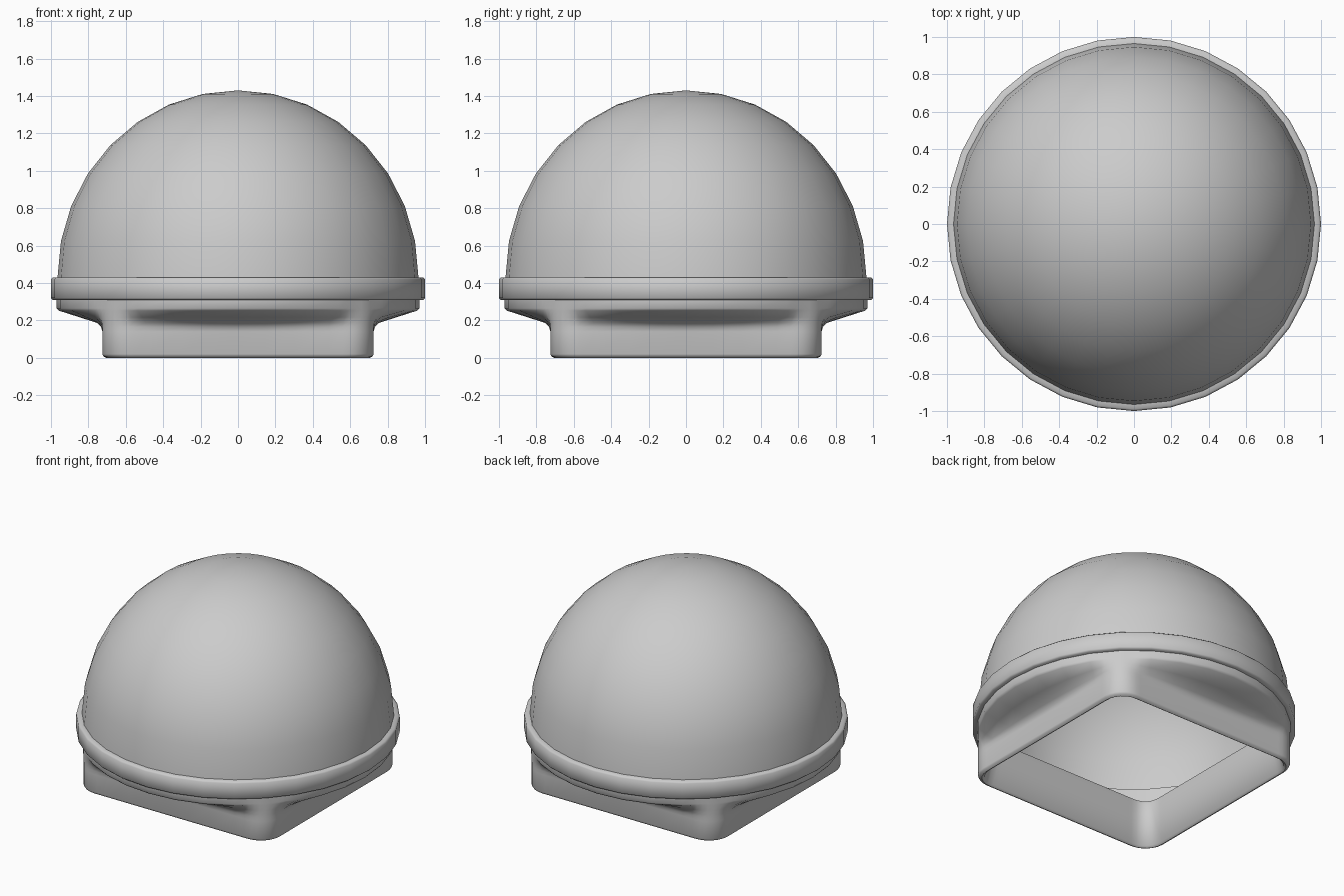
import bpy, bmesh, math

if "Cube" in bpy.data.objects:
    bpy.data.objects.remove(bpy.data.objects["Cube"])

SEG = 32
STEP = 2 * math.pi / SEG


def finish(name, bm, angle):
    bmesh.ops.remove_doubles(bm, verts=bm.verts, dist=1e-5)
    bmesh.ops.recalc_face_normals(bm, faces=bm.faces)
    me = bpy.data.meshes.new(name)
    bm.to_mesh(me)
    bm.free()
    ob = bpy.data.objects.new(name, me)
    bpy.context.collection.objects.link(ob)
    bpy.ops.object.select_all(action='DESELECT')
    ob.select_set(True)
    bpy.context.view_layer.objects.active = ob
    bpy.ops.object.shade_smooth_by_angle(angle=math.radians(angle))
    return ob


def loft(name, loops, closed, angle, cap_point=None):
    bm = bmesh.new()
    rings = [[bm.verts.new(p) for p in loop] for loop in loops]
    n = len(rings[0])
    pairs = list(zip(rings, rings[1:]))
    if closed:
        pairs.append((rings[-1], rings[0]))
    for a, b in pairs:
        for i in range(n):
            j = (i + 1) % n
            bm.faces.new((a[i], a[j], b[j], b[i]))
    if cap_point:
        top = bm.verts.new(cap_point)
        for i in range(n):
            bm.faces.new((rings[-1][i], rings[-1][(i + 1) % n], top))
    return finish(name, bm, angle)


def circle(r, z):
    return [(r * math.cos(i * STEP), r * math.sin(i * STEP), z) for i in range(SEG)]


def square_radius(a, half, corner):
    # distance to a rounded square's outline in direction a
    a = a % (math.pi / 2)
    a = min(a, math.pi / 2 - a)
    c = half - corner
    if half * math.tan(a) <= c:
        return half / math.cos(a)
    m = c * (math.cos(a) + math.sin(a))
    return m + math.sqrt(max(m * m - 2 * c * c + corner * corner, 0))


def facet_radius(a, r):
    # distance to the 32-sided outline in direction a
    return r * math.cos(STEP / 2) / math.cos(a % STEP - STEP / 2)


# Directions: the regular 32 plus extra ones round the square's corners
ANGLES = {round(i * STEP, 6) for i in range(SEG)}
for q in range(4):
    for d in (-7.5, -6, -4, -2, 2, 4, 6, 7.5):
        ANGLES.add(round(math.radians(45 + 90 * q + d), 6))
ANGLES = sorted(ANGLES)


def blend(half, corner, r, t, z):
    out = []
    for a in ANGLES:
        d = (1 - t) * square_radius(a, half, corner) + t * facet_radius(a, r)
        out.append((d * math.cos(a), d * math.sin(a), z))
    return out


# Base: square socket flaring to a round collar, open through the middle
loft("base", [
    blend(0.705, 0.13, 0.97, 0, 0.0),
    blend(0.72, 0.14, 0.97, 0, 0.008),
    blend(0.725, 0.14, 0.97, 0, 0.02),
    blend(0.725, 0.14, 0.97, 0, 0.14),
    blend(0.725, 0.14, 0.97, 0.03, 0.165),
    blend(0.725, 0.14, 0.97, 0.12, 0.187),
    blend(0.725, 0.14, 0.97, 0.5, 0.217),
    blend(0.725, 0.14, 0.97, 0.95, 0.252),
    blend(0.725, 0.14, 0.97, 1, 0.265),
    blend(0.725, 0.14, 0.97, 1, 0.312),
    blend(0.66, 0.10, 0.95, 1, 0.312),
    blend(0.66, 0.10, 0.95, 0, 0.305),
    blend(0.65, 0.10, 0.95, 0, 0.28),
    blend(0.66, 0.10, 0.95, 0, 0.17),
    blend(0.69, 0.12, 0.95, 0, 0.01),
], True, 50)

# Rim ring
loft("rim_ring", [circle(r, z) for r, z in (
    (0.955, 0.31), (0.99, 0.31), (1.0, 0.32), (1.0, 0.42),
    (0.99, 0.43), (0.955, 0.43))], True, 50)

# Dome
loft("dome", [circle(0.965 * math.cos(k * STEP / 1), 0.43 + math.sin(k * STEP))
              for k in range(8)], False, 40, (0, 0, 1.43))
